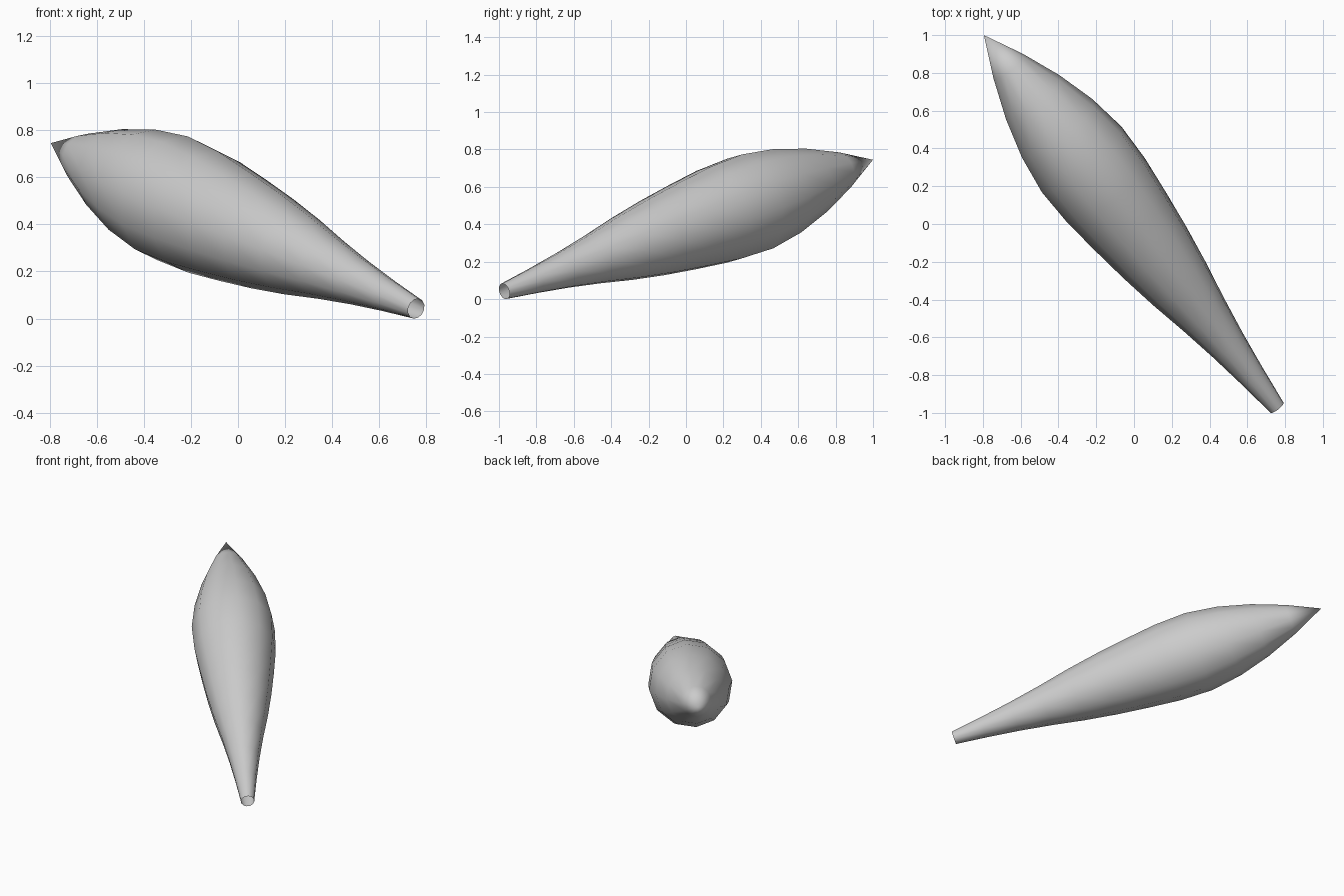
import bpy, bmesh, math
from mathutils import Vector, Matrix

if "Cube" in bpy.data.objects:
    bpy.data.objects.remove(bpy.data.objects["Cube"])

SIDES = 12
base = Vector((0.757, -0.972, 0.042))   # centre of the open stem end
tip = Vector((-0.795, 1.0, 0.745))      # pointed end
radii = [0.044, 0.071, 0.102, 0.139, 0.181, 0.216,
         0.244, 0.268, 0.274, 0.243, 0.184, 0.102]

# Frame with z along the bud axis and x level with the ground
axis = tip - base
w = axis.normalized()
side = Vector((0, 0, 1)).cross(w).normalized()
up = w.cross(side)
frame = Matrix((side, up, w)).transposed().to_4x4()
frame.translation = base

# Bud: evenly spaced rings closed to a point, open at the stem
bm = bmesh.new()
rings = []
for i, r in enumerate(radii):
    z = axis.length * i / len(radii)
    angles = [2 * math.pi * k / SIDES + math.radians(5) for k in range(SIDES)]
    rings.append([bm.verts.new((r * math.cos(a), r * math.sin(a), z)) for a in angles])
point = bm.verts.new((0, 0, axis.length))
for lo, hi in zip(rings, rings[1:]):
    for k in range(SIDES):
        n = (k + 1) % SIDES
        bm.faces.new((lo[k], lo[n], hi[n], hi[k]))
for k in range(SIDES):
    bm.faces.new((rings[-1][k], rings[-1][(k + 1) % SIDES], point))
for f in bm.faces:
    f.smooth = True
bm.transform(frame)

mesh = bpy.data.meshes.new("bud")
bm.to_mesh(mesh)
bm.free()
bud = bpy.data.objects.new("bud", mesh)
bpy.context.collection.objects.link(bud)

# Plain grey surface
grey = bpy.data.materials.new("light grey")
grey.diffuse_color = (0.6, 0.6, 0.6, 1)
grey.use_nodes = True
grey.node_tree.nodes["Principled BSDF"].inputs["Base Color"].default_value = grey.diffuse_color
mesh.materials.append(grey)
